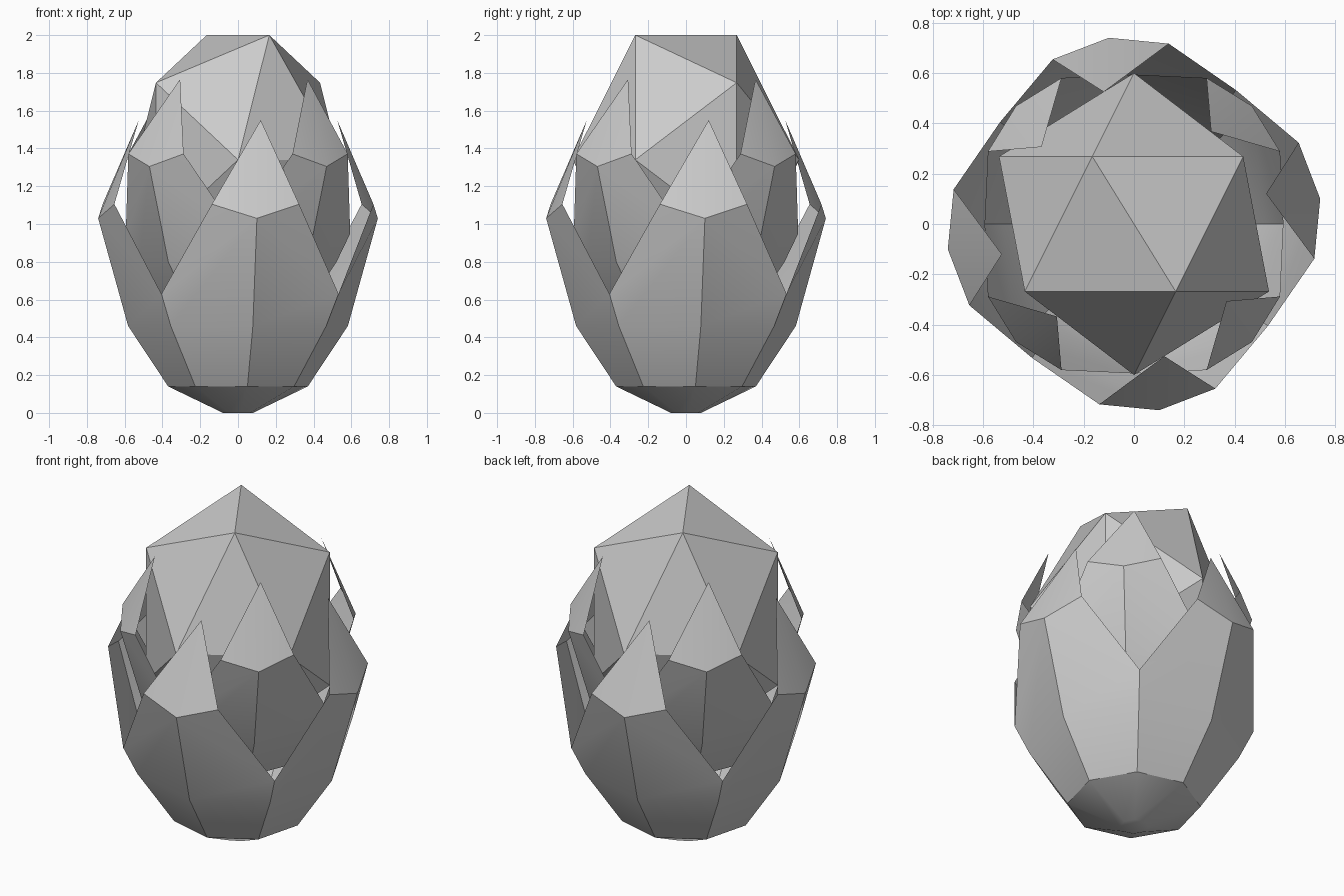
import bpy, bmesh
from math import radians, cos, sin, pi

if "Cube" in bpy.data.objects:
    bpy.data.objects.remove(bpy.data.objects["Cube"])


def polar(r, deg, z):
    a = radians(deg)
    return (r * cos(a), r * sin(a), z)


def petal_cup(name, turn, scale, lift):
    """Octagonal cup that opens into four pointed petals."""
    bm = bmesh.new()
    # closed base: even points are petal middles, odd points are the gaps
    rings = [[bm.verts.new(polar(r, 45 * i, z)) for i in range(8)]
             for r, z in ((0.08, 0.0), (0.373, 0.14), (0.587, 0.46))]
    bm.faces.new(rings[0][::-1])
    for low, high in zip(rings, rings[1:]):
        for i in range(8):
            j = (i + 1) % 8
            bm.faces.new((low[i], low[j], high[j], high[i]))
    # petals
    top = rings[-1]
    gaps = [bm.verts.new(polar(0.669, 90 * k + 45, 0.63)) for k in range(4)]
    for k in range(4):
        a = 90 * k
        mid = bm.verts.new(polar(0.747, a, 1.03))
        left = bm.verts.new(polar(0.73, a - 18.6, 1.105))
        right = bm.verts.new(polar(0.73, a + 18.6, 1.105))
        tip = bm.verts.new(polar(0.539, a + 5.2, 1.55))
        gl, gr = gaps[k - 1], gaps[k]
        c = top[2 * k]
        for f in ((top[2 * k - 1], c, mid, gl), (c, top[2 * k + 1], gr, mid),
                  (gl, mid, left), (mid, gr, right),
                  (left, mid, tip), (mid, right, tip)):
            bm.faces.new(f)
    mesh = bpy.data.meshes.new(name)
    bm.to_mesh(mesh)
    bm.free()
    ob = bpy.data.objects.new(name, mesh)
    bpy.context.collection.objects.link(ob)
    ob.scale = (scale,) * 3
    ob.location.z = lift
    ob.rotation_euler.z = radians(turn)
    bpy.ops.object.select_all(action='DESELECT')
    ob.select_set(True)
    bpy.context.view_layer.objects.active = ob
    bpy.ops.object.shade_smooth_by_angle(angle=radians(30))
    return ob


# two nested layers of petals
petal_cup("outer_petals", 7.7, 1.0, 0.0)
petal_cup("inner_petals", 45.0, 0.888, 0.39)

# faceted bud core, lying on its side so an edge is on top
bpy.ops.mesh.primitive_ico_sphere_add(subdivisions=1, radius=1, location=(0, 0, 1.34),
                                      rotation=(pi / 2, 0, 0))
core = bpy.context.object
core.name = "bud_core"
core.scale = (0.6, 0.776, 0.6)
